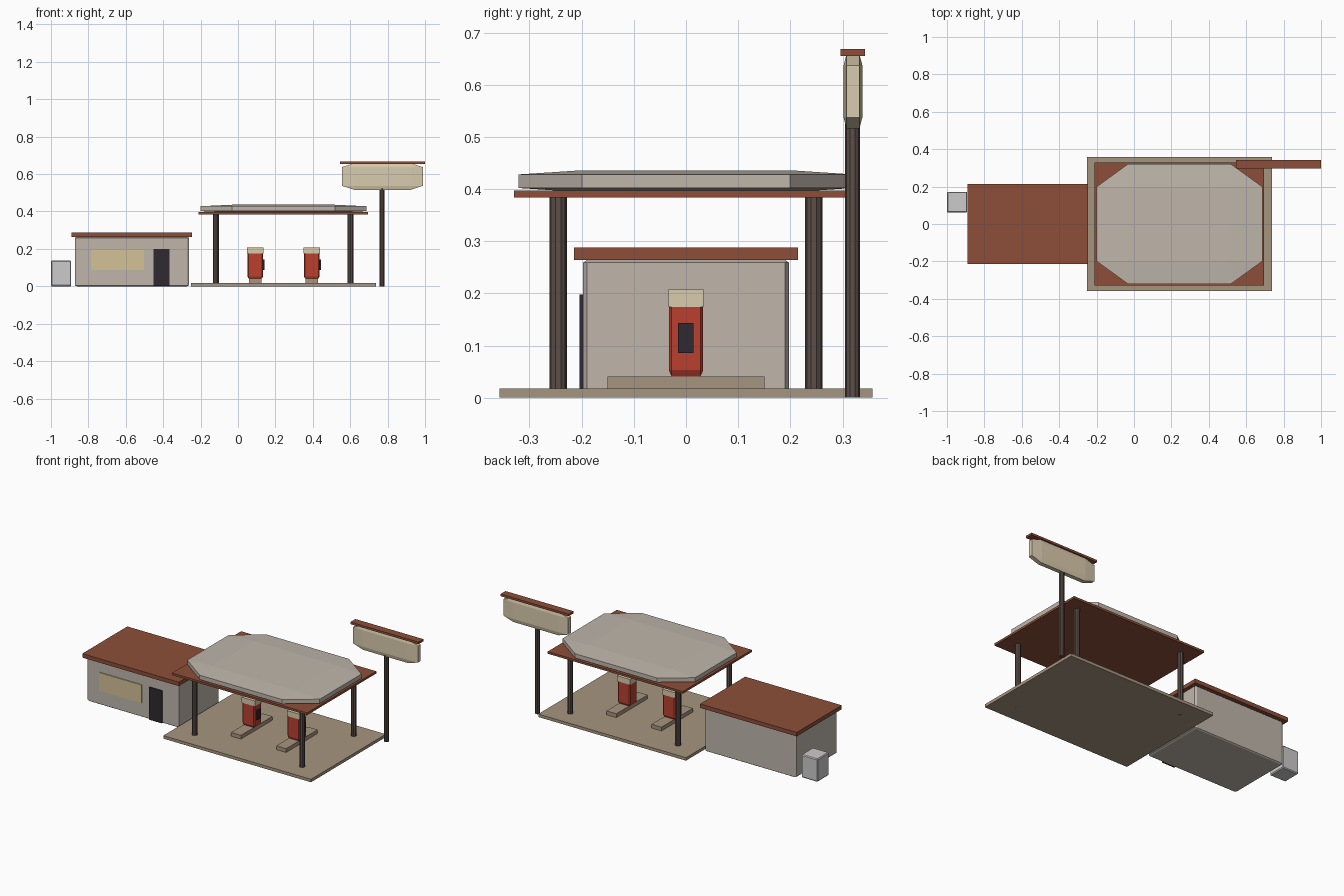
import bpy, bmesh, math

if "Cube" in bpy.data.objects:
    bpy.data.objects.remove(bpy.data.objects["Cube"])

def mat(name, r, g, b):
    m = bpy.data.materials.new(name)
    m.diffuse_color = (*[(c / 255) ** 2.2 for c in (r, g, b)], 1)
    m.use_nodes = True
    m.node_tree.nodes["Principled BSDF"].inputs["Base Color"].default_value = m.diffuse_color
    return m

RUST = mat("rust_red", 140, 80, 60)
RED = mat("pump_red", 184, 66, 50)
CREAM = mat("cream", 216, 202, 172)
GLASS = mat("window_yellow", 210, 193, 150)
DARK = mat("dark", 50, 46, 52)
STEEL = mat("post_brown", 92, 80, 74)
PAVE = mat("paving", 165, 148, 126)
WALL = mat("wall", 190, 181, 170)
UNIT = mat("unit_grey", 200, 200, 196)

def finish(bm, name, material):
    me = bpy.data.meshes.new(name)
    bm.to_mesh(me)
    bm.free()
    me.materials.append(material)
    ob = bpy.data.objects.new(name, me)
    bpy.context.collection.objects.link(ob)
    return ob

def box(name, material, x, y, z, chamfer=0):
    """Box from (min, max) ranges; chamfer is a fraction of each side."""
    bm = bmesh.new()
    bmesh.ops.create_cube(bm, size=1)
    if chamfer:
        bmesh.ops.bevel(bm, geom=bm.edges[:], offset=chamfer, segments=1,
                        affect='EDGES', profile=0.5)
    bmesh.ops.scale(bm, vec=[r[1] - r[0] for r in (x, y, z)], verts=bm.verts)
    bmesh.ops.translate(bm, vec=[(r[0] + r[1]) / 2 for r in (x, y, z)], verts=bm.verts)
    return finish(bm, name, material)

def post(name, x, y, r, top):
    bm = bmesh.new()
    bmesh.ops.create_cone(bm, cap_ends=True, segments=10, radius1=r, radius2=r, depth=top)
    bmesh.ops.translate(bm, vec=(x, y, top / 2), verts=bm.verts)
    return finish(bm, name, STEEL)

# Forecourt and canopy
box("forecourt_slab", PAVE, (-0.25, 0.738), (-0.357, 0.357), (0, 0.018))
box("canopy_trim", RUST, (-0.21, 0.694), (-0.33, 0.33), (0.384, 0.397))
box("canopy_roof", WALL, (-0.2, 0.686), (-0.321, 0.321), (0.394, 0.436), 0.19)
for i, x in enumerate((-0.118, 0.602)):
    for j, y in enumerate((-0.245, 0.245)):
        post(f"canopy_post_{i}{j}", x, y, 0.0165, 0.388)

# Fuel pumps on their islands
for i, x in enumerate((0.092, 0.394)):
    box(f"pump_island_{i}", PAVE, (x - 0.033, x + 0.033), (-0.15, 0.15), (0.01, 0.041))
    box(f"pump_body_{i}", RED, (x - 0.042, x + 0.042), (-0.033, 0.033), (0.041, 0.19), 0.08)
    box(f"pump_head_{i}", CREAM, (x - 0.044, x + 0.044), (-0.034, 0.034), (0.174, 0.207))
    box(f"pump_screen_{i}", DARK, (x + 0.038, x + 0.05), (-0.015, 0.014), (0.086, 0.143))

# Shop
box("shop_walls", WALL, (-0.872, -0.262), (-0.197, 0.197), (0, 0.264), 0.018)
box("shop_roof", RUST, (-0.891, -0.245), (-0.215, 0.215), (0.264, 0.288))
box("shop_window", GLASS, (-0.787, -0.503), (-0.203, -0.18), (0.087, 0.197))
box("shop_door", DARK, (-0.452, -0.367), (-0.204, -0.18), (0.002, 0.198))
box("outdoor_unit", UNIT, (-1.0, -0.892), (0.062, 0.172), (0, 0.139), 0.04)

# Roadside sign
post("sign_pole", 0.77, 0.319, 0.0145, 0.54)
box("sign_panel", CREAM, (0.555, 0.989), (0.302, 0.338), (0.516, 0.658), 0.15)
box("sign_cap", RUST, (0.545, 1.0), (0.296, 0.343), (0.655, 0.668))
